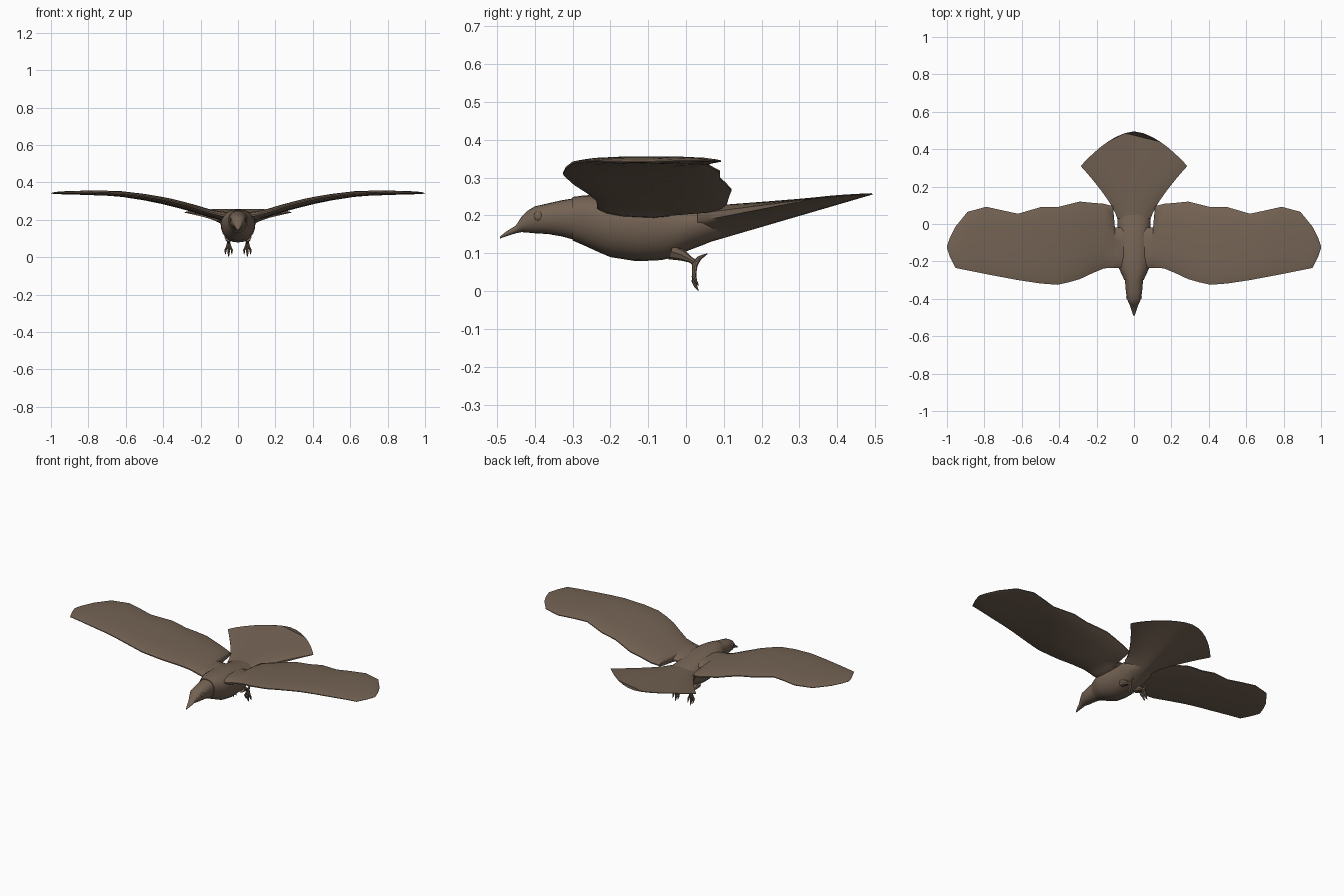
import bpy, bmesh, math
from mathutils import Vector

brown = bpy.data.materials.new("brown plumage")
brown.diffuse_color = (0.175, 0.124, 0.088, 1)


def loft(name, rings, mirror=False, angle=40):
    """Skin a list of closed rings, cap both ends."""
    bm = bmesh.new()
    vs = [[bm.verts.new(p) for p in r] for r in rings]
    n = len(rings[0])
    for a, b in zip(vs, vs[1:]):
        for i in range(n):
            j = (i + 1) % n
            bm.faces.new((a[i], a[j], b[j], b[i]))
    bm.faces.new(vs[0])
    bm.faces.new(vs[-1])
    bmesh.ops.recalc_face_normals(bm, faces=bm.faces)
    me = bpy.data.meshes.new(name)
    bm.to_mesh(me)
    bm.free()
    ob = bpy.data.objects.new(name, me)
    bpy.context.collection.objects.link(ob)
    me.materials.append(brown)
    if mirror:
        ob.modifiers.new("Mirror", 'MIRROR')
    bpy.ops.object.select_all(action='DESELECT')
    ob.select_set(True)
    bpy.context.view_layer.objects.active = ob
    bpy.ops.object.shade_smooth_by_angle(angle=math.radians(angle))
    return ob


def body_ring(y, hw, bot, top, n=24):
    """Oval section, widest above the middle."""
    mid = bot + (top - bot) * 0.58
    ring = []
    for i in range(n):
        a = 2 * math.pi * i / n
        c, s = math.cos(a), math.sin(a)
        ring.append((hw * math.copysign(abs(c) ** 0.85, c), y,
                     mid + s * ((top - mid) if s > 0 else (mid - bot))))
    return ring


def tube(name, pts, radii, n=8):
    """Tapered round limb along a path, mirrored to the other side."""
    pts = [Vector(p) for p in pts]
    rings = []
    for i, p in enumerate(pts):
        d = (pts[min(i + 1, len(pts) - 1)] - pts[max(i - 1, 0)]).normalized()
        u = d.cross(Vector((1, 0, 0))).normalized()
        v = d.cross(u)
        rings.append([p + radii[i] * (math.cos(2 * math.pi * k / n) * u +
                                      math.sin(2 * math.pi * k / n) * v) for k in range(n)])
    return loft(name, rings, True)


# Body: y, half width, bottom, top
loft("body", [body_ring(*s) for s in (
    (-0.30, 0.052, 0.134, 0.249), (-0.27, 0.065, 0.121, 0.253), (-0.235, 0.082, 0.105, 0.255),
    (-0.20, 0.09, 0.09, 0.255), (-0.13, 0.093, 0.079, 0.252), (-0.065, 0.09, 0.082, 0.245),
    (-0.03, 0.088, 0.09, 0.239), (0.0, 0.088, 0.105, 0.233), (0.045, 0.088, 0.122, 0.225),
    (0.10, 0.06, 0.145, 0.215))])

# Head tapering into the beak
loft("head", [body_ring(*s) for s in (
    (-0.492, 0.002, 0.139, 0.144), (-0.475, 0.009, 0.145, 0.158), (-0.45, 0.017, 0.153, 0.173),
    (-0.435, 0.022, 0.156, 0.197), (-0.42, 0.03, 0.155, 0.212), (-0.40, 0.037, 0.153, 0.224),
    (-0.365, 0.043, 0.151, 0.232), (-0.33, 0.046, 0.145, 0.24), (-0.28, 0.05, 0.132, 0.248))])

# Eyes: slight bulges
bpy.ops.mesh.primitive_uv_sphere_add(segments=12, ring_count=8, radius=0.013,
                                     location=(0, 0, 0))
eye = bpy.context.object
eye.name = "eyes"
for v in eye.data.vertices:
    v.co = (v.co.x * 0.6 + 0.034, v.co.y - 0.39, v.co.z + 0.198)
eye.data.materials.append(brown)
eye.modifiers.new("Mirror", 'MIRROR')
bpy.ops.object.shade_smooth()

# Wings: x, leading y, trailing y, leading z, trailing z, thickness
stations = (
    (0.05, -0.235, -0.02, 0.218, 0.212, 0.04), (0.102, -0.235, -0.02, 0.227, 0.215, 0.04),
    (0.112, -0.235, 0.095, 0.23, 0.222, 0.036), (0.16, -0.237, 0.108, 0.242, 0.232, 0.034),
    (0.22, -0.262, 0.113, 0.262, 0.25, 0.032), (0.29, -0.295, 0.12, 0.283, 0.268, 0.03),
    (0.35, -0.312, 0.105, 0.298, 0.284, 0.03), (0.41, -0.325, 0.09, 0.311, 0.298, 0.028),
    (0.50, -0.318, 0.09, 0.326, 0.316, 0.026), (0.62, -0.30, 0.055, 0.34, 0.335, 0.024),
    (0.70, -0.285, 0.072, 0.343, 0.341, 0.022), (0.79, -0.268, 0.092, 0.344, 0.344, 0.02),
    (0.89, -0.248, 0.065, 0.345, 0.345, 0.016), (0.955, -0.235, -0.015, 0.344, 0.344, 0.012),
    (0.985, -0.175, -0.075, 0.343, 0.343, 0.007), (1.0, -0.13, -0.12, 0.342, 0.342, 0.002))
chord = (0.0, 0.03, 0.12, 0.3, 0.5, 0.7, 0.88, 0.97, 1.0)


def wing_ring(x, yl, yt, zl, zt, th):
    def pt(t, side):
        h = th / 2 * (1 - abs(2 * t - 1) ** 4) + 0.1 * th
        return (x, yl + (yt - yl) * t, zl + (zt - zl) * t + side * h)
    return [pt(t, 1) for t in chord] + [pt(t, -1) for t in reversed(chord)]


loft("wings", [wing_ring(*s) for s in stations], True, 50)

# Fan tail: rings run across the fan, thick keel under the middle
across = [i / 8 for i in range(-8, 9)]


def tail_ring(t):
    def pt(s, side):
        xe = 0.285 * math.sin(s * math.pi / 2 * 0.85) / math.sin(math.pi / 2 * 0.85)
        ye = 0.495 - 0.185 * abs(xe / 0.285) ** 1.7
        x = s * 0.09 + (xe - s * 0.09) * t ** 1.3
        y = 0.03 + (ye - 0.03) * t
        z = 0.223 + 0.036 * t - 0.018 * s * s
        if side < 0:
            z -= 0.003 + (1 - t) * (0.018 + 0.082 * (1 - abs(s) ** 1.6))
        return (x, y, z)
    return [pt(s, 1) for s in across] + [pt(s, -1) for s in reversed(across)]


loft("tail", [tail_ring(i / 10) for i in range(11)], False, 50)

# Legs and feet hanging under the rear of the body
X = 0.05
tube("legs", [(X, -0.04, 0.105), (X, -0.01, 0.095), (X, 0.012, 0.083), (X, 0.026, 0.073)],
     [0.022, 0.015, 0.008, 0.008])
tube("hind_toes", [(X, 0.024, 0.072), (X, 0.035, 0.087), (X, 0.045, 0.093), (X, 0.057, 0.099)],
     [0.008, 0.006, 0.004, 0.001])
for name, dx, low in (("inner", -0.017, 0.014), ("middle", 0, 0.0), ("outer", 0.017, 0.014)):
    tube(name + "_toes", [(X, 0.024, 0.078), (X + dx * 0.6, 0.022, 0.052),
                          (X + dx, 0.021, low + 0.025), (X + dx, 0.026, low + 0.012),
                          (X + dx, 0.033, low + 0.001)],
         [0.008, 0.006, 0.006, 0.004, 0.001])
